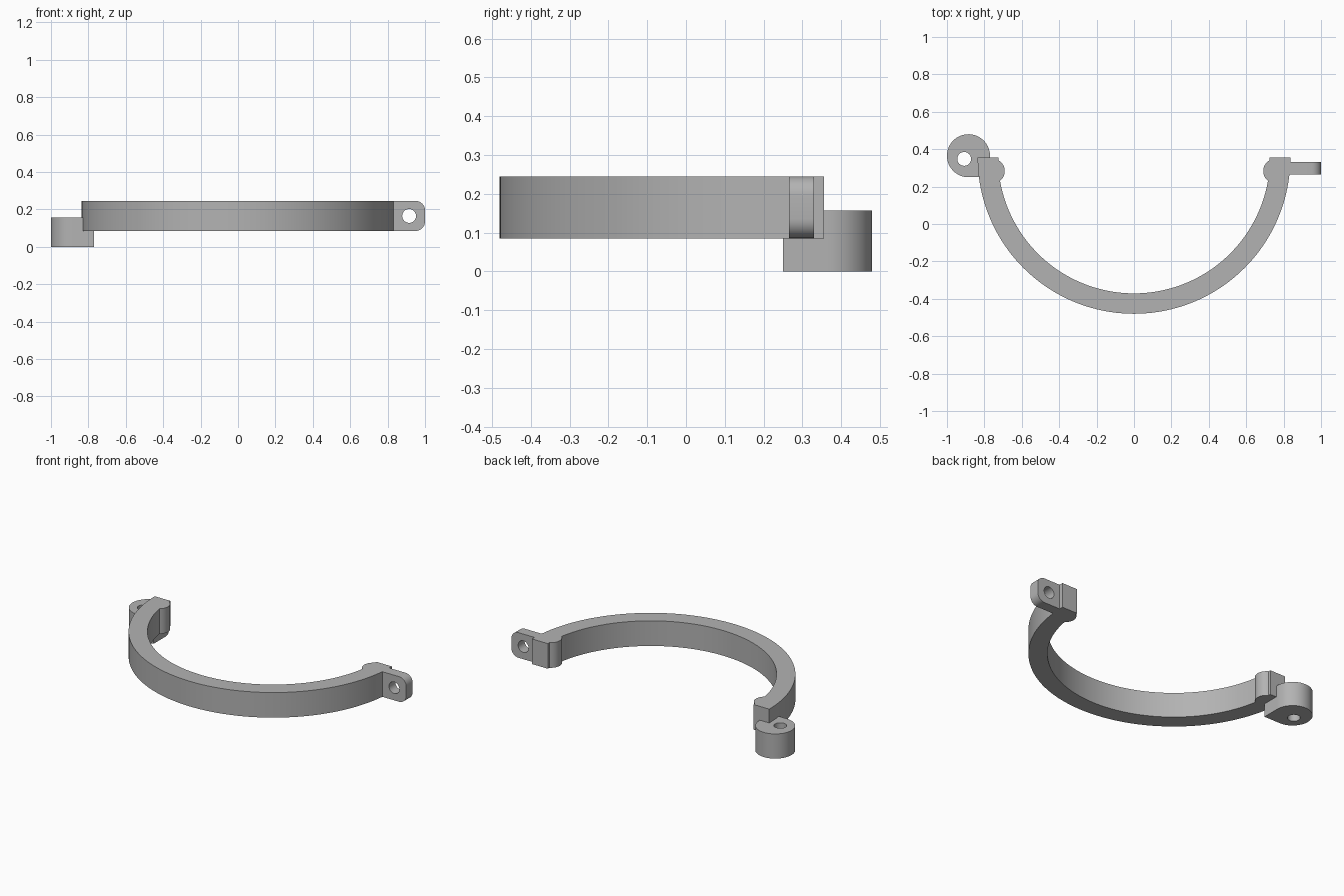
import bpy
import bmesh
from math import cos, sin, radians, pi

if "Cube" in bpy.data.objects:
    bpy.data.objects.remove(bpy.data.objects["Cube"], do_unlink=True)

GREY = (0.45, 0.45, 0.45, 1)
mat = bpy.data.materials.new("plain grey")
mat.use_nodes = True
mat.diffuse_color = GREY
mat.node_tree.nodes["Principled BSDF"].inputs["Base Color"].default_value = GREY


def arc(cx, cy, r, start, end, steps):
    """Points along an arc, angles in degrees."""
    angles = [radians(start + (end - start) * i / steps) for i in range(steps + 1)]
    return [(cx + r * cos(a), cy + r * sin(a)) for a in angles]


def circle(cx, cy, r, steps=32):
    return arc(cx, cy, r, 0, 360, steps)[:-1]


def plate(name, outlines, thickness, location, upright=False):
    """Extrude a flat outline (later outlines are holes) around its middle plane."""
    curve = bpy.data.curves.new(name, "CURVE")
    curve.dimensions = "2D"
    curve.fill_mode = "BOTH"
    curve.extrude = thickness / 2
    for points in outlines:
        spline = curve.splines.new("POLY")
        spline.points.add(len(points) - 1)
        for p, (x, y) in zip(spline.points, points):
            p.co = (x, y, 0, 1)
        spline.use_cyclic_u = True
    obj = bpy.data.objects.new(name, curve)
    bpy.context.collection.objects.link(obj)
    obj.location = location
    if upright:
        obj.rotation_euler.x = pi / 2
    bpy.ops.object.select_all(action="DESELECT")
    obj.select_set(True)
    bpy.context.view_layer.objects.active = obj
    bpy.ops.object.convert(target="MESH")
    obj = bpy.context.object
    # Weld caps to walls so the part is closed
    bm = bmesh.new()
    bm.from_mesh(obj.data)
    bmesh.ops.remove_doubles(bm, verts=bm.verts, dist=0.0001)
    bmesh.ops.recalc_face_normals(bm, faces=bm.faces)
    bm.to_mesh(obj.data)
    bm.free()
    obj.data.materials.clear()
    obj.data.materials.append(mat)
    bpy.ops.object.shade_smooth_by_angle(angle=radians(30))
    return obj


# Half-ring band with a rounded bead inside each end
CY = 0.356
half = arc(0, CY, 0.836, -90, 0, 40)
half += [(0.725, CY)]
half += arc(0.757, 0.283, 0.066, 119, 232, 14)
half += arc(0, CY, 0.727, -10, -90, 36)
mirrored = [(-x, y) for x, y in reversed(half[1:-1])]
plate("band", [half + mirrored], 0.16, (0, 0, 0.165))

# Upright bolt tab on the left end, outer corners rounded
tab = [(0.79, 0.08), (0.79, -0.08)]
tab += arc(0.95, -0.03, 0.05, -90, 0, 8)
tab += arc(0.95, 0.03, 0.05, 0, 90, 8)
plate("bolt_tab", [tab, circle(0.915, 0, 0.037)], 0.065, (0, 0.298, 0.165), upright=True)

# Hinge knuckle under the right end: round, with one square corner
R = 0.115
knuckle = arc(0, 0, R, 0, 270, 40) + [(R, -R)]
plate("hinge_knuckle", [knuckle, circle(-0.023, -0.017, 0.037)], 0.157,
      (-0.885, 0.365, 0.0785))
